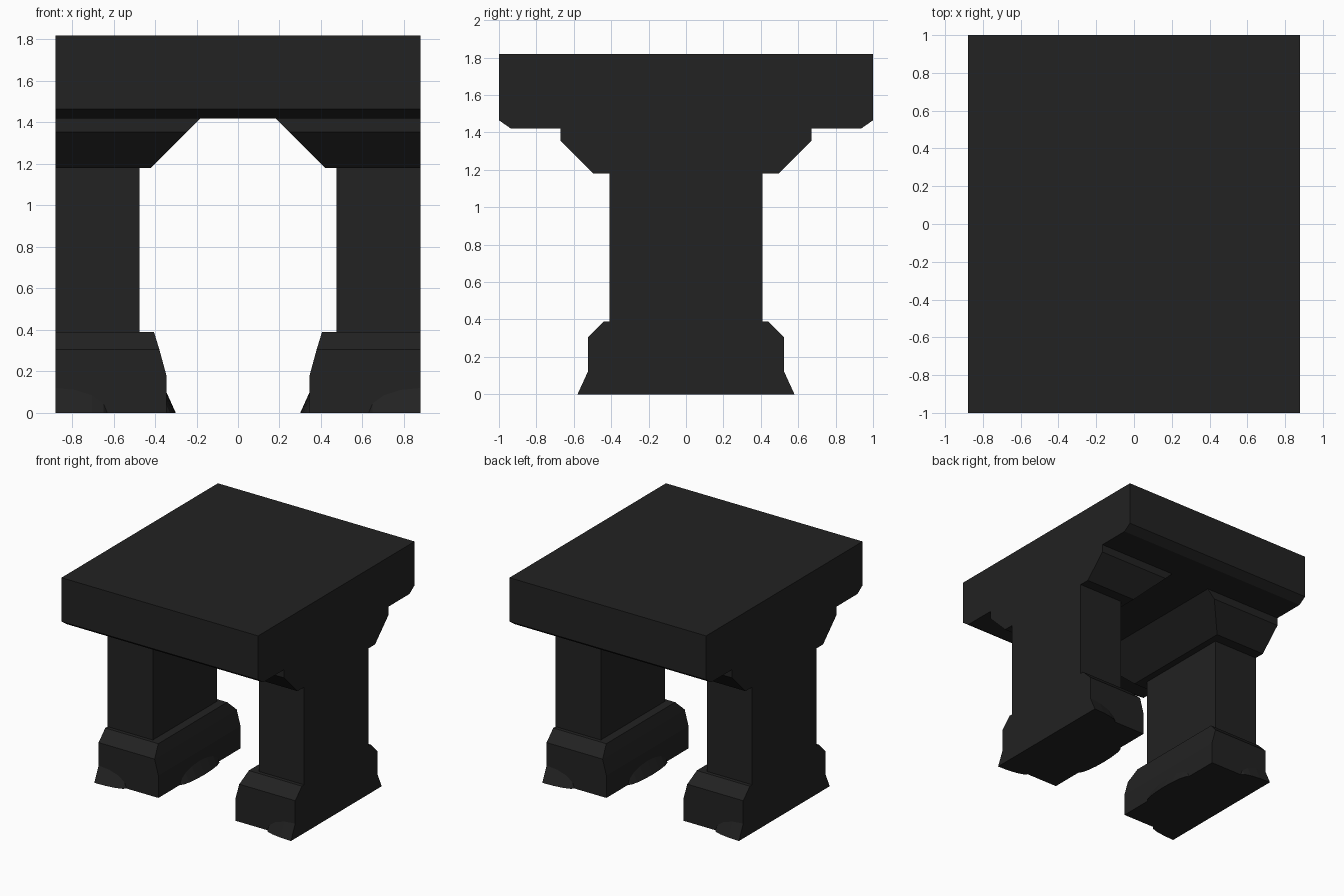
import bpy, bmesh, math

if "Cube" in bpy.data.objects:
    bpy.data.objects.remove(bpy.data.objects["Cube"])

dark = bpy.data.materials.new("dark_stone")
dark.diffuse_color = (0.016, 0.016, 0.016, 1)
dark.use_nodes = True
dark.node_tree.nodes["Principled BSDF"].inputs["Base Color"].default_value = dark.diffuse_color
OUT = 0.88  # flush outer side of slab and legs


def finish(bm, name, drop=()):
    bmesh.ops.recalc_face_normals(bm, faces=bm.faces)
    if drop:
        bmesh.ops.delete(bm, geom=list(drop), context='FACES')
    mesh = bpy.data.meshes.new(name)
    bm.to_mesh(mesh)
    bm.free()
    obj = bpy.data.objects.new(name, mesh)
    bpy.context.collection.objects.link(obj)
    mesh.materials.append(dark)
    return obj


def loft(name, rings, side):
    """Stack of rectangles; each ring is (inner x, half depth, z)."""
    bm = bmesh.new()
    loops = [[bm.verts.new((side * x, y, z)) for x, y in
              ((xi, -d), (OUT, -d), (OUT, d), (xi, d))] for xi, d, z in rings]
    for a, b in zip(loops, loops[1:]):
        for i in range(4):
            j = (i + 1) % 4
            bm.faces.new((a[i], a[j], b[j], b[i]))
    bm.faces.new(loops[0])
    bm.faces.new(loops[-1])
    return finish(bm, name)


def flare(name, place, start, end, width, depth, height, steps):
    """Rounded foot flare leaning on a wall; place(along, out, z) -> position."""
    bm = bmesh.new()
    wall, floor = [], []
    for i in range(steps + 1):
        a = math.radians(start + (end - start) * i / steps)
        s, c = width * math.sin(a), max(0.0, math.cos(a))
        wall.append(bm.verts.new(place(s, 0, height * c)))
        floor.append(bm.verts.new(place(s, depth * c, 0)))
    for i in range(steps):
        bm.faces.new((wall[i], wall[i + 1], floor[i + 1], floor[i]))
    bm.faces.new(floor + ([bm.verts.new(place(0, 0, 0))] if end == 0 else []))
    corner = [bm.verts.new(place(0, 0, 0))] if end == 0 else []
    back = bm.faces.new(wall + corner)
    if end == 0:
        bm.faces.new((wall[-1], floor[-1], corner[0]))
    marker = [back]
    bmesh.ops.remove_doubles(bm, verts=bm.verts, dist=0.0005)
    bmesh.ops.dissolve_degenerate(bm, edges=bm.edges, dist=0.0005)
    return finish(bm, name, [f for f in marker if f.is_valid])


# Top slab: end profile with chamfered lower edges, extruded across x
bm = bmesh.new()
profile = [(-1, 1.82), (-1, 1.465), (-0.935, 1.42), (0.935, 1.42), (1, 1.465), (1, 1.82)]
face = bm.faces.new([bm.verts.new((-OUT, y, z)) for y, z in profile])
ext = bmesh.ops.extrude_face_region(bm, geom=[face], use_keep_orig=True)
bmesh.ops.translate(bm, vec=(2 * OUT, 0, 0),
                    verts=[v for v in ext["geom"] if isinstance(v, bmesh.types.BMVert)])
finish(bm, "top_slab")

for side, label in ((-1, "left"), (1, "right")):
    # Capital, shaft and base of each pillar
    loft(label + "_capital", [(0.42, 0.495, 1.18), (0.245, 0.67, 1.355), (0.18, 0.67, 1.42)], side)
    loft(label + "_pillar", [(0.475, 0.41, 0.39), (0.475, 0.41, 1.18)], side)
    loft(label + "_base", [(0.345, 0.525, 0), (0.345, 0.525, 0.18),
                           (0.379, 0.525, 0.305), (0.405, 0.44, 0.39)], side)
    # Inner foot flare, centred
    flare(label + "_inner_flare", lambda a, o, z, s=side: (s * (0.345 - o), a, z),
          -90, 90, 0.25, 0.045, 0.10, 8)
    # Outer corner flares, front and back
    for end, word in ((-1, "front"), (1, "back")):
        flare(f"{label}_{word}_flare",
              lambda a, o, z, s=side, e=end: (s * (OUT + a), e * (0.525 + o), z),
              -90, 0, 0.25, 0.055, 0.12, 4)
